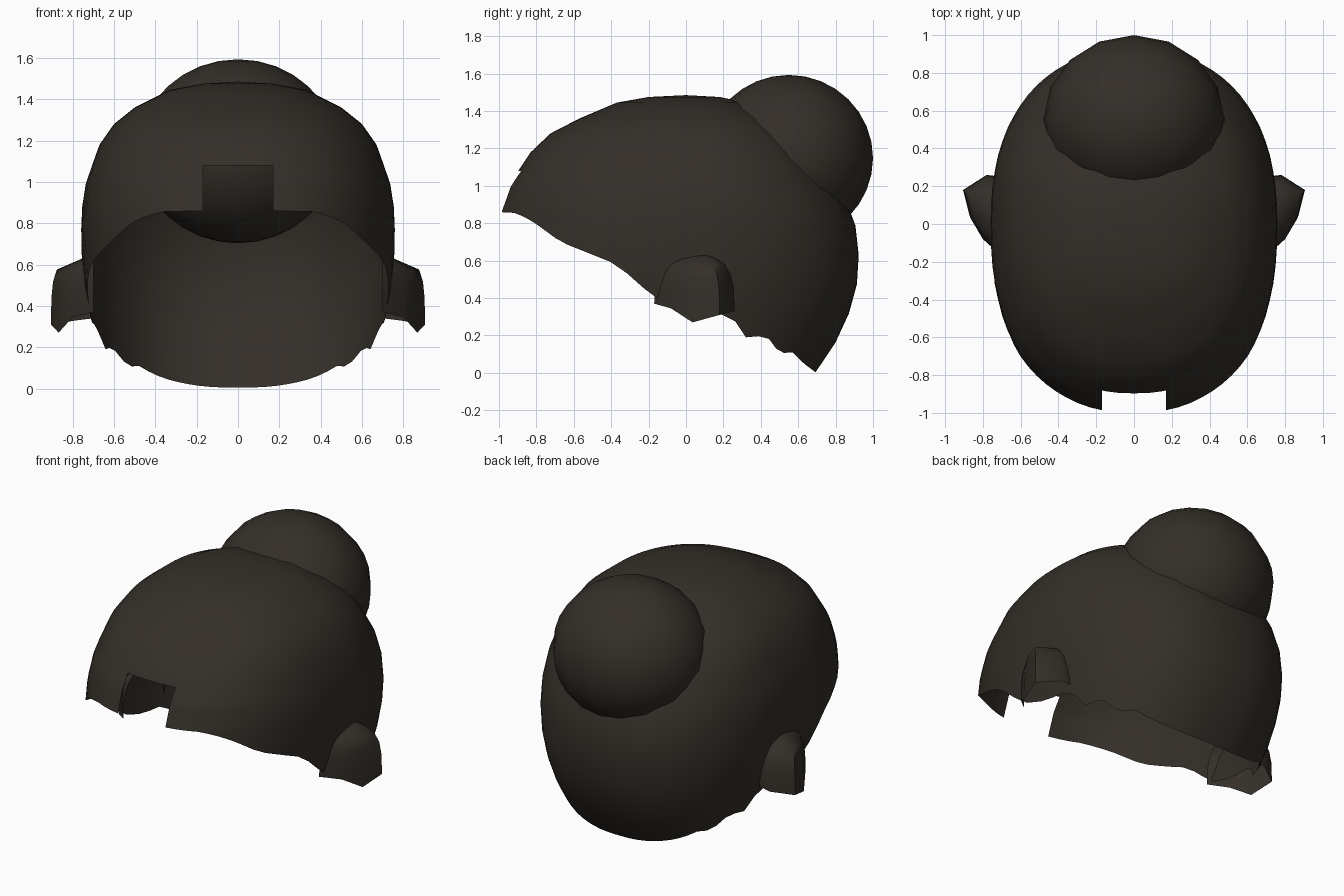
import bpy, bmesh, math
from mathutils import Vector

if "Cube" in bpy.data.objects:
    bpy.data.objects.remove(bpy.data.objects["Cube"])

mat = bpy.data.materials.new("dark_hair")
mat.diffuse_color = (0.034, 0.028, 0.022, 1)
mat.use_nodes = True
mat.node_tree.nodes["Principled BSDF"].inputs["Base Color"].default_value = mat.diffuse_color


def interp(table, v):
    """Piecewise linear lookup in rows sorted by their first value."""
    if v <= table[0][0]:
        return table[0][1:]
    for a, b in zip(table, table[1:]):
        if v <= b[0]:
            f = (v - a[0]) / (b[0] - a[0])
            return [p + (q - p) * f for p, q in zip(a[1:], b[1:])]
    return table[-1][1:]


def finish(bm, name, angle=45):
    me = bpy.data.meshes.new(name)
    bm.to_mesh(me)
    bm.free()
    ob = bpy.data.objects.new(name, me)
    bpy.context.collection.objects.link(ob)
    me.materials.append(mat)
    bpy.ops.object.select_all(action='DESELECT')
    ob.select_set(True)
    bpy.context.view_layer.objects.active = ob
    bpy.ops.object.shade_smooth_by_angle(angle=math.radians(angle))
    return ob


# Cap cross-sections: z, front y, back y, half width
SECTIONS = [(0.0, -.90, .69, .60), (.10, -.93, .765, .645), (.2, -.95, .82, .68),
            (.35, -1.0, .885, .715), (.5, -1.03, .92, .745), (.7, -1.03, .925, .76),
            (.86, -1.0, .89, .757), (1.0, -.95, .82, .735), (1.18, -.83, .69, .67),
            (1.28, -.725, .59, .60), (1.36, -.57, .49, .50), (1.445, -.37, .32, .33),
            (1.475, -.2, .18, .17), (1.485, 0, 0, 0)]
# Ragged hairline: y, z
HAIRLINE = [(-1, .86), (-.91, .855), (-.82, .81), (-.67, .7), (-.37, .58), (-.2, .43),
            (-.1, .36), (.05, .32), (.24, .31), (.32, .19), (.43, .2), (.5, .105),
            (.57, .11), (.63, .05), (.69, .005)]


def cap_point(t, z):
    front, back, half = interp(SECTIONS, z)
    c, s = math.cos(t), math.sin(t)
    e = 2 / 2.3
    x = half * math.copysign(abs(c) ** e, c)
    y = (back if s > 0 else -front) * math.copysign(abs(s) ** e, s)
    return Vector((x, y, z))


# Hair cap: columns from the hairline up to the crown
N = 72
bm = bmesh.new()
upper = [1.1, 1.18, 1.28, 1.36, 1.41, 1.445, 1.475]
columns = []
for i in range(N):
    t = 2 * math.pi * i / N
    z = 0.5
    for _ in range(25):
        z = 0.5 * z + 0.5 * interp(HAIRLINE, cap_point(t, z).y)[0]
    levels = [z + (1.1 - z) * k / 7 for k in range(7)] + upper
    columns.append([bm.verts.new(cap_point(t, h)) for h in levels])
crown = bm.verts.new((0, 0, 1.485))
for i in range(N):
    a, b = columns[i], columns[(i + 1) % N]
    for k in range(len(a) - 1):
        bm.faces.new((a[k], b[k], b[k + 1], a[k + 1]))
    bm.faces.new((a[-1], b[-1], crown))

# Square notch in the front
for co, no in (((.17, 0, 0), (1, 0, 0)), ((-.17, 0, 0), (1, 0, 0)), ((0, 0, 1.08), (0, 0, 1))):
    near = [f for f in bm.faces if f.calc_center_median().y < -.6]
    geom = near + list({e for f in near for e in f.edges}) + list({v for f in near for v in f.verts})
    bmesh.ops.bisect_plane(bm, geom=geom, plane_co=co, plane_no=no, dist=1e-5)
notch = []
for f in bm.faces:
    c = f.calc_center_median()
    if abs(c.x) < .17 and c.y < -.6 and c.z < 1.08:
        notch.append(f)
bmesh.ops.delete(bm, geom=notch, context='FACES')
finish(bm, "hair_cap", 60)

# Bun at the back of the crown
bm = bmesh.new()
bmesh.ops.create_uvsphere(bm, u_segments=16, v_segments=16, radius=1)
for v in bm.verts:
    v.co = Vector((v.co.x * .48, v.co.y * .45 + .55, v.co.z * .445 + 1.148))
finish(bm, "hair_bun")

# Side tufts: open-bottomed puffs, mirrored
RIM = [(.70, -.17, .37), (.80, -.08, .345), (.868, .035, .27), (.905, .18, .31),
       (.78, .26, .33), (.70, .25, .34)]
ROWS = [(0, 1, 1), (.4, .99, .98), (.65, .95, .9), (.83, .86, .75), (1, .25, .42)]
for side, name in ((1, "right_tuft"), (-1, "left_tuft")):
    bm = bmesh.new()
    grid = []
    for h, sx, sy in ROWS:
        grid.append([bm.verts.new((side * (.7 + (x - .7) * sx), .05 + (y - .05) * sy,
                                   z + (.63 - z) * h)) for x, y, z in RIM])
    for lo, hi in zip(grid, grid[1:]):
        for j in range(len(RIM) - 1):
            q = (lo[j], lo[j + 1], hi[j + 1], hi[j])
            bm.faces.new(q if side > 0 else q[::-1])
    bm.faces.new(grid[-1] if side > 0 else grid[-1][::-1])
    finish(bm, name, 60)
